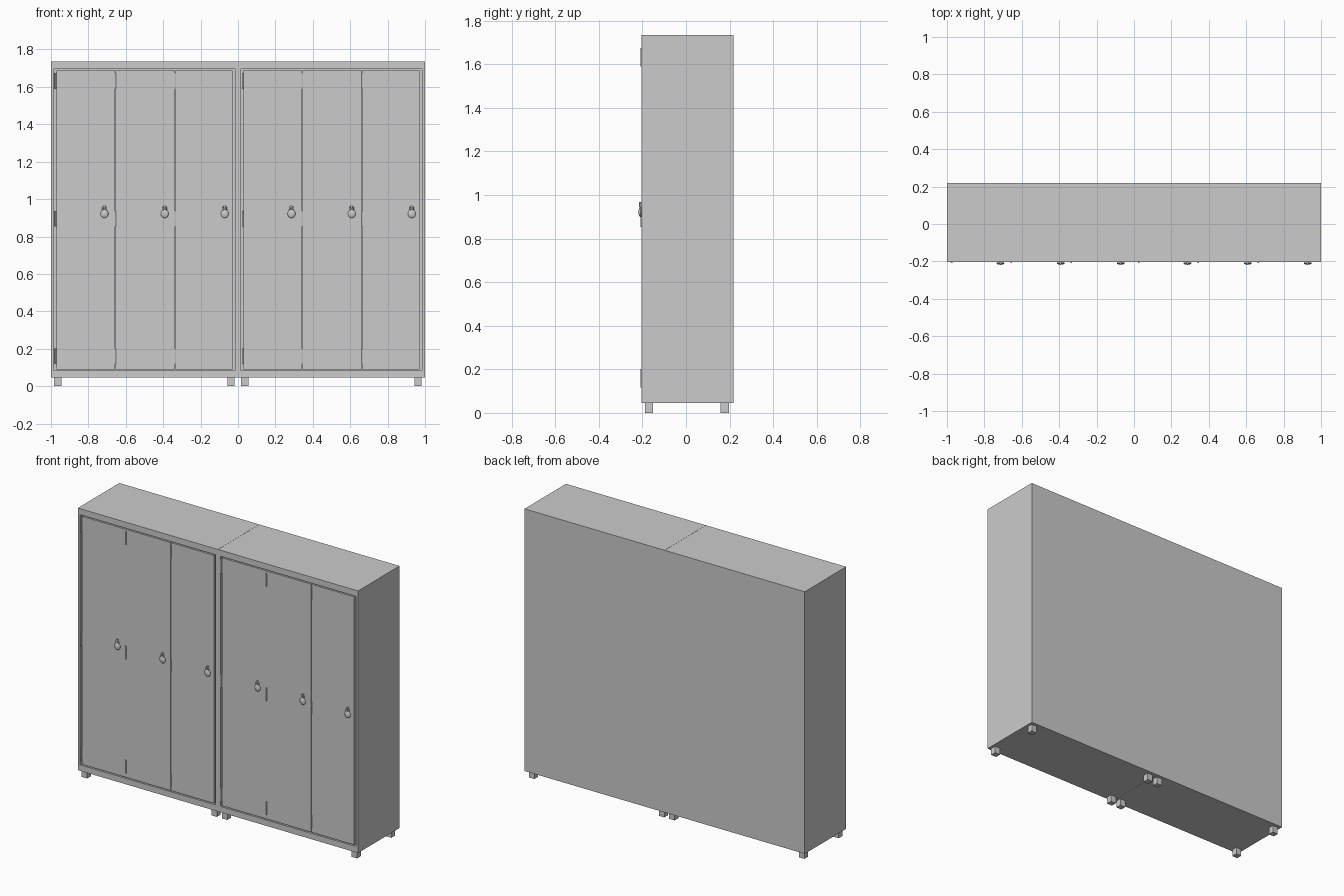
import bpy, bmesh, math

if "Cube" in bpy.data.objects:
    bpy.data.objects.remove(bpy.data.objects["Cube"])

FRONT, BACK = -0.204, 0.218
Z0, Z1 = 0.045, 1.735


def finish(bm, name):
    bmesh.ops.recalc_face_normals(bm, faces=bm.faces)
    me = bpy.data.meshes.new(name)
    bm.to_mesh(me)
    bm.free()
    ob = bpy.data.objects.new(name, me)
    bpy.context.collection.objects.link(ob)
    return ob


def box_bm(x0, x1, y0, y1, z0, z1):
    bm = bmesh.new()
    bmesh.ops.create_cube(bm, size=1)
    for v in bm.verts:
        v.co = ((x0, x1)[v.co.x > 0], (y0, y1)[v.co.y > 0], (z0, z1)[v.co.z > 0])
    return bm


def box(name, *b):
    return finish(box_bm(*b), name)


def smooth(ob):
    bpy.ops.object.select_all(action='DESELECT')
    ob.select_set(True)
    bpy.context.view_layer.objects.active = ob
    bpy.ops.object.shade_smooth_by_angle(angle=math.radians(40))


def cabinet_body(name, x):
    # shell with a recessed door opening in the front
    bm = box_bm(x + 0.0005, x + 0.9995, FRONT, BACK, Z0, Z1)
    bm.normal_update()
    front = min(bm.faces, key=lambda f: f.calc_center_median().y)
    bmesh.ops.inset_individual(bm, faces=[front], thickness=0.023)
    for v in front.verts:
        v.co.z = 1.696 if v.co.z > 1 else 0.083
    out = bmesh.ops.extrude_discrete_faces(bm, faces=[front])
    for v in out['faces'][0].verts:
        v.co.y += 0.02
    return finish(bm, name)


def hinge(name, x, z):
    bpy.ops.mesh.primitive_cylinder_add(vertices=10, radius=0.005, depth=0.085,
                                        location=(x, FRONT, z))
    bpy.context.object.name = name
    smooth(bpy.context.object)


def padlock(tag, x):
    # rounded lock body
    bpy.ops.mesh.primitive_uv_sphere_add(segments=20, ring_count=12, radius=1,
                                         location=(x, -0.2095, 0.922))
    ob = bpy.context.object
    ob.name = "padlock_body_" + tag
    ob.scale = (0.021, 0.0085, 0.023)
    smooth(ob)
    # arched shackle
    pts = [(-0.009, 0.93)]
    pts += [(-0.009 * math.cos(a * math.pi / 8), 0.953 + 0.009 * math.sin(a * math.pi / 8))
            for a in range(9)]
    pts.append((0.009, 0.93))
    cu = bpy.data.curves.new("padlock_shackle_" + tag, 'CURVE')
    cu.dimensions = '3D'
    cu.bevel_depth = 0.003
    cu.bevel_resolution = 2
    sp = cu.splines.new('POLY')
    sp.points.add(len(pts) - 1)
    for p, (px, pz) in zip(sp.points, pts):
        p.co = (x + px, -0.211, pz, 1)
    bpy.context.collection.objects.link(bpy.data.objects.new(cu.name, cu))
    # staple holding the shackle to the door
    box("staple_" + tag, x - 0.004, x + 0.004, -0.216, FRONT + 0.004, 0.944, 0.967)


for side, x in (("left", -1.0), ("right", 0.0)):
    cabinet_body(side + "_cabinet", x)
    # feet
    for fx in (0.017, 0.943):
        for fy in (-0.189, 0.159):
            box(side + "_foot", x + fx, x + fx + 0.039, fy, fy + 0.038, 0, Z0)
    # doors, each with three hinges and a padlock
    for i, (a, b) in enumerate(((0.029, 0.3425), (0.3440, 0.6625), (0.6660, 0.971))):
        tag = f"{side}_{i + 1}"
        box("door_" + tag, x + a, x + b, FRONT, FRONT + 0.021, 0.090, 1.689)
        for z in (0.16, 0.895, 1.632):
            hinge("hinge_" + tag, x + (0.025, 0.3435, 0.6645)[i], z)
        padlock(tag, x + (0.286, 0.608, 0.929)[i])
